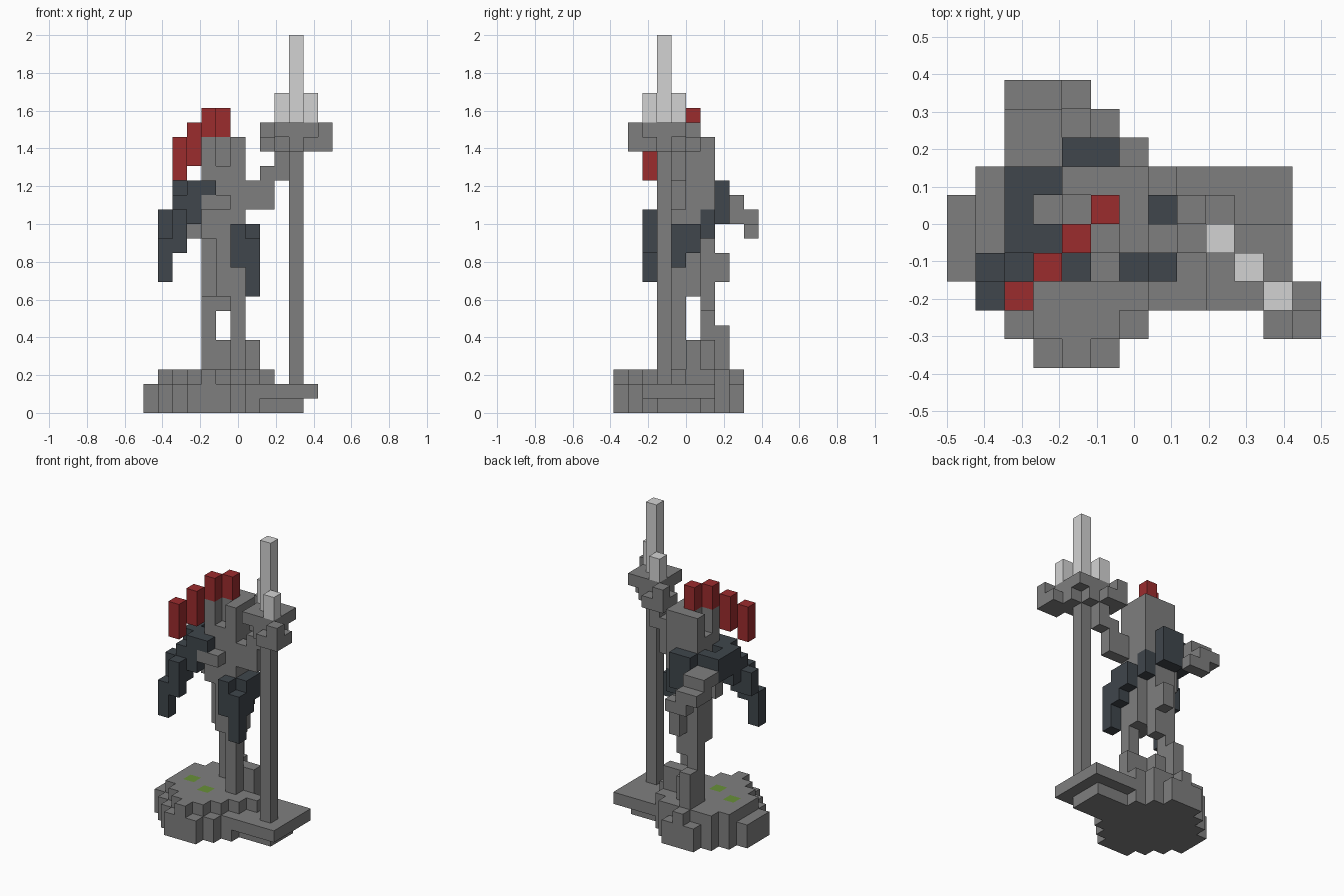
import bpy
import bmesh
from mathutils import Vector

cube = bpy.data.objects.get("Cube")
if cube:
    bpy.data.objects.remove(cube, do_unlink=True)

UNIT = 2 / 26
ORIGIN = Vector((-6.5, -5, 0))


def make_material(name, colour):
    mat = bpy.data.materials.new(name)
    mat.use_nodes = True
    mat.diffuse_color = (*colour, 1)
    mat.node_tree.nodes["Principled BSDF"].inputs["Base Color"].default_value = (*colour, 1)
    return mat


stone = make_material("stone grey", (.212, .212, .212))
cloth = make_material("dark slate", (.05, .061, .072))
crimson = make_material("deep red", (.33, .025, .027))
steel = make_material("pale steel", (.65, .65, .65))
moss = make_material("moss green", (.14, .28, .04))

parts = {}      # part name -> (material, set of cells)
occupied = {}   # cell -> part name, first part wins


def add_cell(name, material, cell):
    if cell not in occupied:
        occupied[cell] = name
        parts.setdefault(name, (material, set()))[1].add(cell)


def block(name, material, corner, height=1, width=1, depth=1):
    """Fill a box of cells from its low corner."""
    i, j, k = corner
    for x in range(i, i + width):
        for y in range(j, j + depth):
            for z in range(k, k + height):
                add_cell(name, material, (x, y, z))


# Moss patches set flush in the round base
block("moss_patch_side", moss, (2, 4, 2))
block("moss_patch_front", moss, (4, 3, 2))

# Round base: full disc below, smaller stepped disc on top
for row, half in enumerate((1, 2, 3, 4, 4, 4, 3, 2, 1)):
    block("round_base", stone, (4 - half, row, 0), 2, 2 * half + 1)
for row, half in enumerate((0, 1, 2, 3, 3, 3, 3, 2, 0)):
    block("round_base", stone, (4 - half, row, 2), 1, 2 * half + 1)
block("round_base", stone, (8, 4, 2))

# Ledge carrying the pole
block("base_ledge", stone, (7, 3, 0), width=4, depth=3)
block("base_ledge", stone, (7, 2, 1), width=5, depth=5)

# Pole, diagonal cross head and bright tips
block("pole", stone, (10, 3, 2), height=16)
for x in range(8, 13):
    for y in range(1, 6):
        if abs(x + y - 13) < 2:
            block("pole_head", stone, (x, y, 18))
block("pole_head", stone, (9, 2, 19), width=3, depth=3)
for side in (-2, 2):
    block("pole_head", stone, (10 + side, 3 - side, 19))
block("tall_tip", steel, (10, 3, 20), height=6)
for side in (-1, 1):
    block("short_tip", steel, (10 + side, 3 - side, 20), height=2)

# Legs and feet
block("left_leg", stone, (6, 4, 3), height=5)
block("left_foot", stone, (6, 5, 3), height=2, width=2)
block("right_leg", stone, (4, 6, 5), height=3)
block("right_foot", stone, (4, 6, 3), height=2, width=2)
block("right_foot", stone, (4, 7, 3), height=3)
block("hips", stone, (5, 6, 7))
block("hips", stone, (5, 7, 9), height=2)

# Cloth hanging at the left hip, wrapping up to the back
block("hip_cloth", cloth, (7, 3, 8), height=4)
block("hip_cloth", cloth, (6, 3, 10), height=3)
block("hip_cloth", cloth, (7, 4, 10), height=3)
block("hip_cloth", cloth, (7, 5, 11), height=2)
block("hip_cloth", cloth, (6, 6, 12), height=2)
block("back_cloth", cloth, (4, 7, 13), height=3, width=2)

# Torso: slanted waist below, full chest above
for x in range(4, 7):
    for y in range(4, 7):
        if abs(x + y - 10) < 2:
            block("waist", stone, (x, y, 8), height=4)
block("chest", stone, (4, 4, 12), height=4, width=3, depth=3)
block("chest", stone, (4, 3, 14), width=2)
block("right_shoulder", stone, (3, 5, 12), height=3)

# Head with recesses on both sides of its front corner
for x in range(4, 7):
    for y in range(4, 7):
        recessed = (x, y) in ((5, 4), (4, 5))
        block("head", stone, (x, y, 16), height=1 if recessed else 3)

# Left arm reaching to the pole
block("left_arm", stone, (7, 4, 14), height=2, width=2)
block("left_arm", stone, (8, 4, 16))
block("left_hand", stone, (9, 4, 16), height=2)

# Right arm bent out behind
block("right_arm", stone, (2, 7, 14), width=2)
block("right_arm", stone, (2, 8, 13), height=2, width=2)
block("right_hand", stone, (2, 9, 13), width=2)
block("right_hand", stone, (3, 9, 12), width=2)

# Shoulder cape falling in steps
block("shoulder_cape", cloth, (3, 3, 13), height=3, depth=2)
block("shoulder_cape", cloth, (4, 3, 15))
block("shoulder_cape", cloth, (2, 4, 13), height=3)
block("shoulder_cape", cloth, (2, 5, 14), height=2)
block("shoulder_cape", cloth, (2, 6, 14), height=2, width=2)
block("cape_tail", cloth, (2, 3, 12), height=3)
block("cape_tail", cloth, (2, 2, 11), height=3)
block("cape_tail", cloth, (1, 3, 12), height=2)
block("cape_tail", cloth, (1, 2, 9), height=3)

# Crest running diagonally over the head
for step, (bottom, height) in enumerate(((16, 3), (17, 3), (19, 2), (19, 2))):
    block("crest", crimson, (2 + step, 2 + step, bottom), height)


# Turn every part into a mesh of its exposed square faces
def build_part(name, material, cells):
    bm = bmesh.new()
    for cell in cells:
        centre = Vector(cell) + Vector((.5, .5, .5)) + ORIGIN
        for axis in range(3):
            for sign in (-1, 1):
                normal = Vector((0, 0, 0))
                normal[axis] = sign
                if tuple(int(c + n) for c, n in zip(cell, normal)) in occupied:
                    continue
                u = Vector((0, 0, 0))
                u[(axis + 1) % 3] = .5
                v = normal.cross(u)
                mid = centre + normal / 2
                corners = (mid - u - v, mid + u - v, mid + u + v, mid - u + v)
                bm.faces.new([bm.verts.new(p * UNIT) for p in corners])
    bmesh.ops.remove_doubles(bm, verts=bm.verts[:], dist=UNIT / 100)
    mesh = bpy.data.meshes.new(name)
    bm.to_mesh(mesh)
    bm.free()
    mesh.materials.append(material)
    bpy.context.collection.objects.link(bpy.data.objects.new(name, mesh))


for part, (mat, filled) in parts.items():
    build_part(part, mat, filled)
